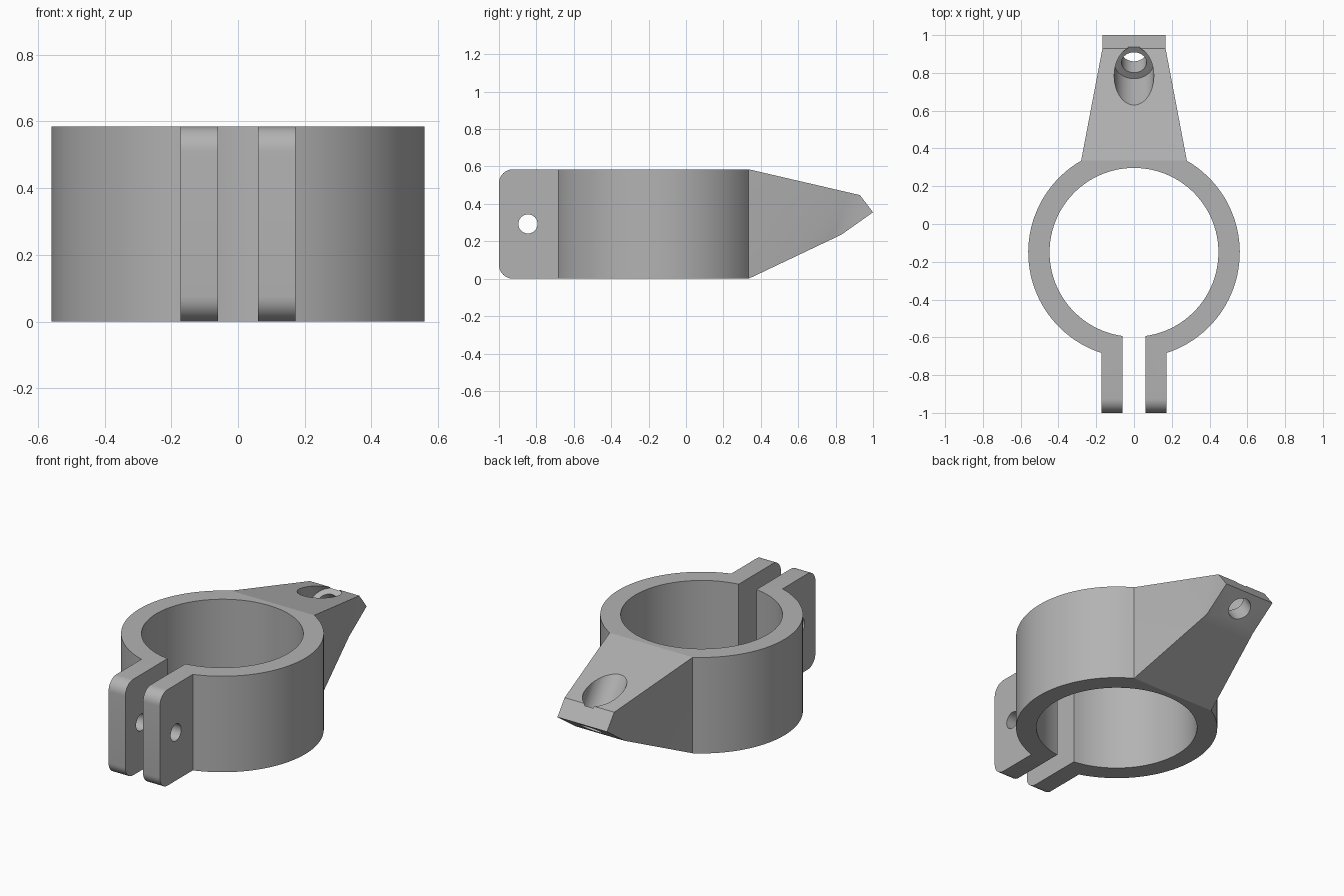
import bpy, bmesh
from math import sqrt, atan2, cos, sin, pi
from mathutils import Vector

cube = bpy.data.objects.get("Cube")
if cube:
    bpy.data.objects.remove(cube, do_unlink=True)

HEIGHT, CY = 0.585, -0.15          # ring height and centre
OUTER, INNER = 0.56, 0.447         # ring radii
SLOT, EAR = 0.06, 0.173            # inner and outer x of the ears
CHORD = 0.335                      # flat at the back, where the arm starts

grey = bpy.data.materials.new("grey plastic")
grey.use_nodes = True
COLOUR = (0.45, 0.45, 0.45, 1)
grey.diffuse_color = COLOUR
grey.node_tree.nodes["Principled BSDF"].inputs["Base Color"].default_value = COLOUR


def make_object(name, bm):
    bmesh.ops.recalc_face_normals(bm, faces=bm.faces)
    mesh = bpy.data.meshes.new(name)
    bm.to_mesh(mesh)
    bm.free()
    obj = bpy.data.objects.new(name, mesh)
    mesh.materials.append(grey)
    bpy.context.collection.objects.link(obj)
    return obj


def drill(obj, start, end, radius):
    """Cut a round hole from start to end."""
    start, end = Vector(start), Vector(end)
    axis = end - start
    bm = bmesh.new()
    bmesh.ops.create_cone(bm, cap_ends=True, segments=48, radius1=radius,
                          radius2=radius, depth=axis.length)
    cutter = make_object("hole_cutter", bm)
    cutter.hide_render = True
    cutter.rotation_euler = axis.to_track_quat('Z', 'Y').to_euler()
    cutter.location = (start + end) / 2
    mod = obj.modifiers.new("hole", 'BOOLEAN')
    mod.operation, mod.solver, mod.object = 'DIFFERENCE', 'EXACT', cutter
    bpy.context.view_layer.objects.active = obj
    bpy.ops.object.modifier_apply(modifier=mod.name)
    bpy.data.objects.remove(cutter, do_unlink=True)


def smooth(obj):
    bpy.ops.object.select_all(action='DESELECT')
    obj.select_set(True)
    bpy.context.view_layer.objects.active = obj
    bpy.ops.object.shade_smooth_by_angle(angle=pi / 7)


def arc(radius, a, b, n):
    return [(radius * cos(a + (b - a) * i / n), CY + radius * sin(a + (b - a) * i / n))
            for i in range(n + 1)]


# Split ring with two ears, extruded from one outline
chord_x = sqrt(OUTER ** 2 - (CHORD - CY) ** 2)
right = arc(OUTER, atan2(CHORD - CY, chord_x), -atan2(sqrt(OUTER ** 2 - EAR ** 2), EAR), 40)
right += [(EAR, -1), (SLOT, -1)]
right += arc(INNER, -atan2(sqrt(INNER ** 2 - SLOT ** 2), SLOT), pi / 2, 48)
outline = right + [(-x, y) for x, y in reversed(right[:-1])]
bm = bmesh.new()
base = bm.faces.new([bm.verts.new((x, y, 0)) for x, y in outline])
top = bmesh.ops.extrude_face_region(bm, geom=[base])
bmesh.ops.translate(bm, vec=(0, 0, HEIGHT),
                    verts=[v for v in top["geom"] if isinstance(v, bmesh.types.BMVert)])
ear_edges = [e for e in bm.edges
             if all(v.co.y < -0.99 for v in e.verts)
             and abs(e.verts[0].co.z - e.verts[1].co.z) < 0.01]
bmesh.ops.bevel(bm, geom=ear_edges, offset=0.075, segments=10, profile=0.5, affect='EDGES')
clamp = make_object("split_clamp_ring", bm)
drill(clamp, (-0.4, -0.845, 0.293), (0.4, -0.845, 0.293), 0.051)
smooth(clamp)

# Tapered arm: rectangular sections lofted from the ring flat to the tilted lug
TIP_X = 0.167
UPPER, NOSE, LOWER = (0.93, 0.447), (1.0, 0.355), (0.83, 0.235)
N = 10
bm = bmesh.new()
sections = []
for i in range(N + 1):
    t = i / N
    x = chord_x + (TIP_X - chord_x) * t
    low = Vector((CHORD, 0)).lerp(Vector(LOWER), t)
    high = Vector((CHORD, HEIGHT)).lerp(Vector(UPPER), t)
    side = [low.lerp(high, j / N) for j in range(N + 1)]
    sections.append([bm.verts.new((x, *p)) for p in side]
                    + [bm.verts.new((-x, *p)) for p in reversed(side)])
for a, b in zip(sections, sections[1:]):
    for k in range(len(a)):
        m = (k + 1) % len(a)
        bm.faces.new((a[k], a[m], b[m], b[k]))
bm.faces.new(sections[0])
end = sections[-1]
nose_r, nose_l = [bm.verts.new((s * TIP_X, *NOSE)) for s in (1, -1)]
bm.faces.new((end[N], end[N + 1], nose_l, nose_r))
bm.faces.new((end[-1], end[0], nose_r, nose_l))
bm.faces.new(end[:N + 1] + [nose_r])
bm.faces.new(end[N + 1:] + [nose_l])
arm = make_object("mounting_arm", bm)

# Screw hole square to the lug underside, with a wide counterbore above
axis = Vector((0, -0.577, 0.817))
face_mid = Vector((0, 0.915, 0.295))
drill(arm, face_mid - axis * 0.1, face_mid + axis * 0.5, 0.066)
drill(arm, face_mid + axis * 0.104, face_mid + axis * 0.6, 0.105)
smooth(arm)
